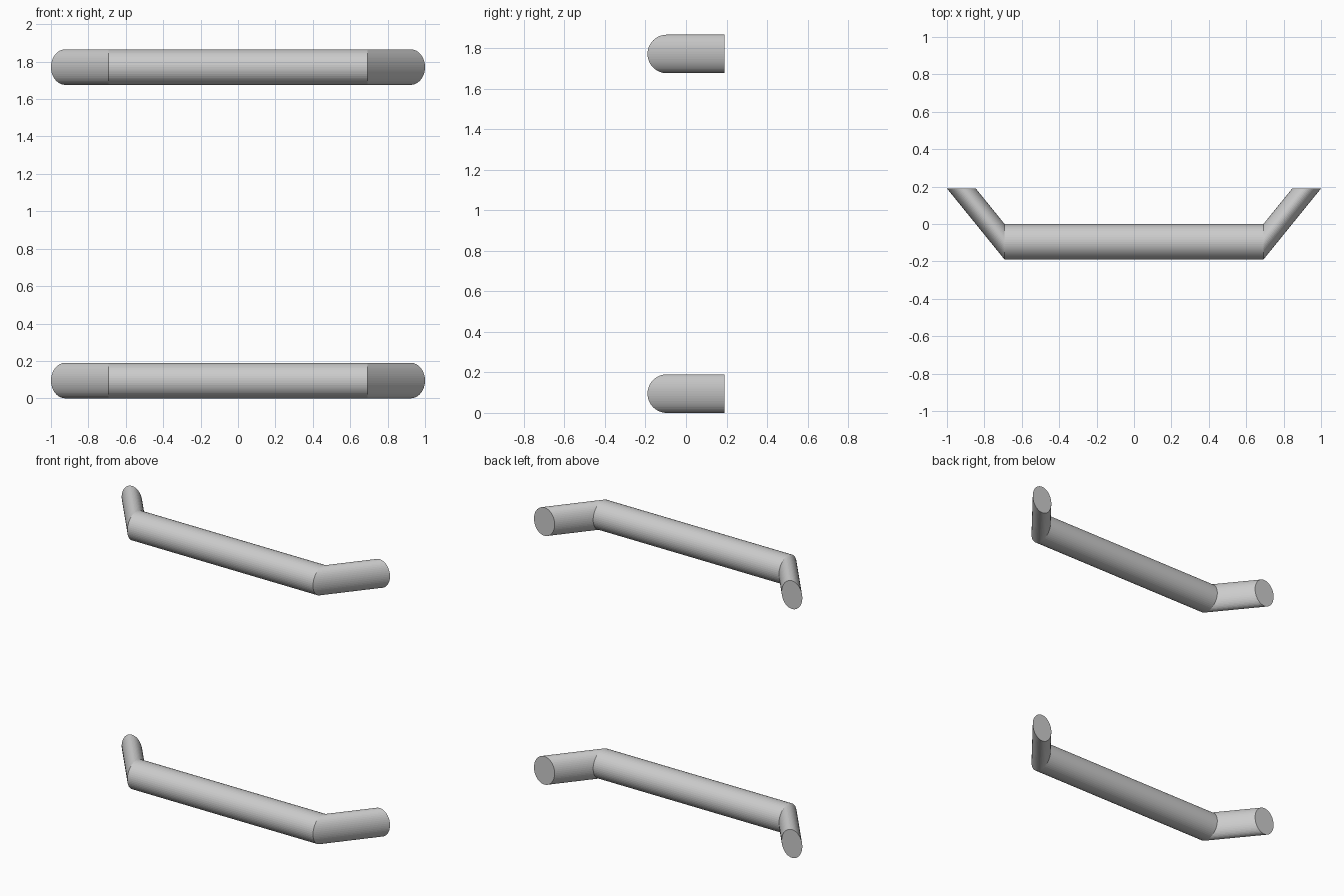
import bpy, bmesh, math

if "Cube" in bpy.data.objects:
    bpy.data.objects.remove(bpy.data.objects["Cube"])

R = 0.095            # tube radius
SIDES = 48
BEND_X = 0.692       # where the straight bar meets the angled arms
END_Y = 0.19         # flat mounting plane at the back
BAR_Y = -0.095       # centre line of the straight bar
SLOPE = (1.0 - BEND_X) / (END_Y - BAR_Y + R)


def pull_handle(name, z):
    bm = bmesh.new()
    ring = [(BAR_Y + R * math.cos(a), z + R * math.sin(a))
            for a in (2 * math.pi * i / SIDES for i in range(SIDES))]

    # Cross-sections: mounting end, bend, bend, mounting end
    def bend(s):
        return [bm.verts.new((s * BEND_X, y, h)) for y, h in ring]

    def end(s):
        return [bm.verts.new((s * (BEND_X + (END_Y - y) * SLOPE), END_Y, h)) for y, h in ring]

    loops = [end(-1), bend(-1), bend(1), end(1)]
    for a, b in zip(loops, loops[1:]):
        for i in range(SIDES):
            j = (i + 1) % SIDES
            bm.faces.new((a[i], a[j], b[j], b[i]))

    # Flat end caps
    bm.faces.new(loops[0])
    bm.faces.new(loops[-1])
    bmesh.ops.recalc_face_normals(bm, faces=bm.faces)

    mesh = bpy.data.meshes.new(name)
    bm.to_mesh(mesh)
    bm.free()
    obj = bpy.data.objects.new(name, mesh)
    bpy.context.collection.objects.link(obj)


# Two identical handles, one above the other
pull_handle("lower_handle", R)
pull_handle("upper_handle", 1.771)
